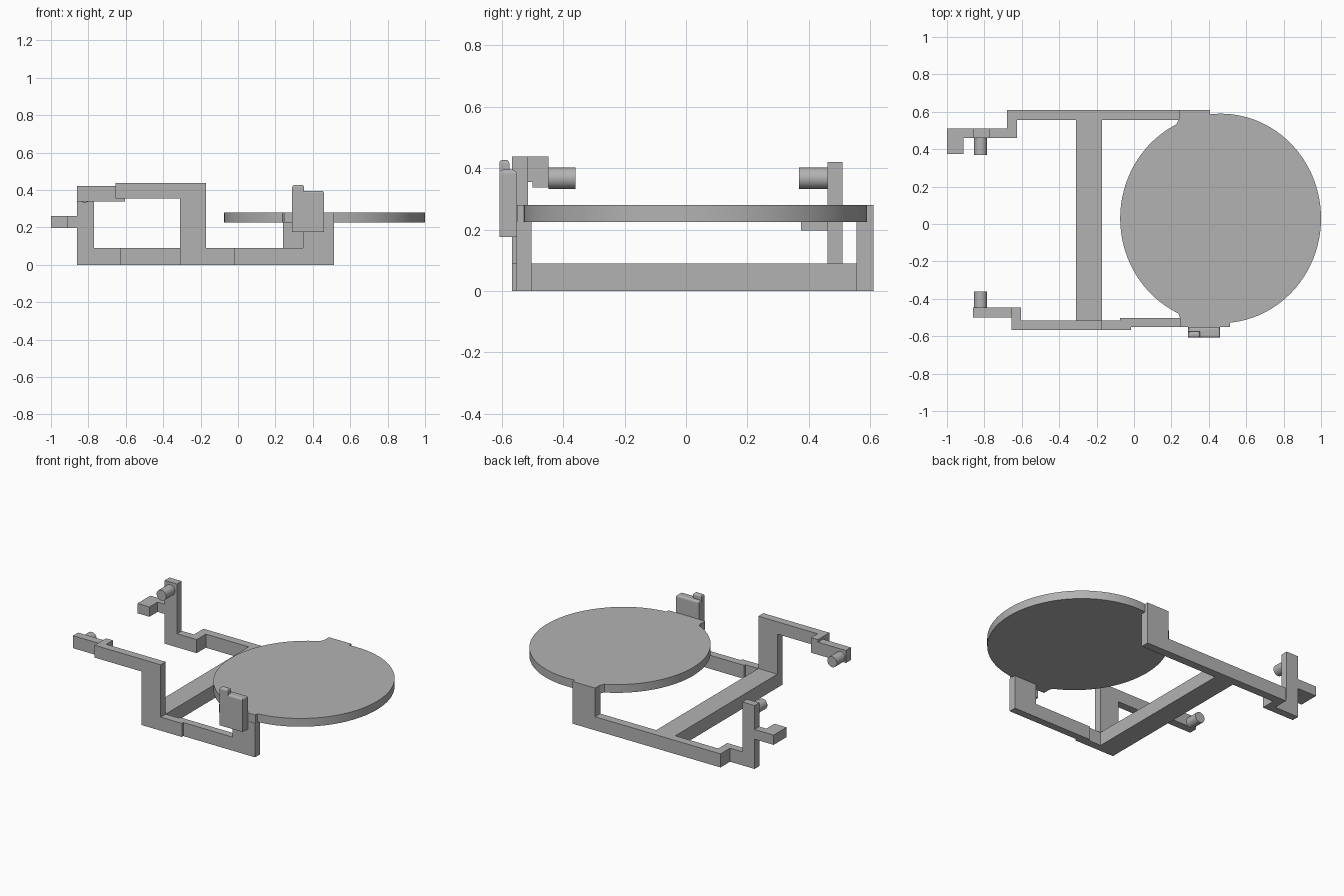
import bpy, bmesh, math
from mathutils import Vector

if "Cube" in bpy.data.objects:
    bpy.data.objects.remove(bpy.data.objects["Cube"])

grey = bpy.data.materials.new("plain_grey")
grey.use_nodes = True
COLOUR = (0.45, 0.45, 0.45, 1)
grey.diffuse_color = COLOUR
grey.node_tree.nodes["Principled BSDF"].inputs["Base Color"].default_value = COLOUR


def prism(name, points, low, high, axis="z", smooth=False):
    """Extrude an outline: (x, y) along z, or (x, z) along y."""
    bm = bmesh.new()
    place = (lambda a, b: (a, b, low)) if axis == "z" else (lambda a, b: (a, low, b))
    face = bm.faces.new([bm.verts.new(place(a, b)) for a, b in points])
    grown = bmesh.ops.extrude_face_region(bm, geom=[face])
    step = Vector((0, 0, high - low) if axis == "z" else (0, high - low, 0))
    bmesh.ops.translate(bm, vec=step,
                        verts=[v for v in grown["geom"] if isinstance(v, bmesh.types.BMVert)])
    bmesh.ops.recalc_face_normals(bm, faces=bm.faces)
    mesh = bpy.data.meshes.new(name)
    bm.to_mesh(mesh)
    bm.free()
    obj = bpy.data.objects.new(name, mesh)
    bpy.context.collection.objects.link(obj)
    mesh.materials.append(grey)
    if smooth:
        bpy.ops.object.select_all(action="DESELECT")
        obj.select_set(True)
        bpy.context.view_layer.objects.active = obj
        bpy.ops.object.shade_smooth_by_angle(angle=math.radians(30))
    return obj


def ellipse(cx, cy, rx, ry, count):
    turns = [2 * math.pi * i / count for i in range(count)]
    return [(cx + rx * math.cos(t), cy + ry * math.sin(t)) for t in turns]


# Round plate with its two mounting tabs
prism("round_plate", ellipse(0.463, 0.03, 0.537, 0.56, 96), 0.225, 0.28, smooth=True)
prism("back_tab", [(0.2, 0.48), (0.24, 0.56), (0.24, 0.61), (0.405, 0.61),
                   (0.405, 0.5), (0.3, 0.4)], 0.225, 0.28)
prism("front_tab", [(0.22, -0.43), (0.245, -0.5), (0.245, -0.55), (0.512, -0.55),
                    (0.512, -0.45), (0.3, -0.35)], 0.225, 0.28)

# Back rail with a sideways step, and its plate support
prism("back_rail", [(-0.86, 0.46), (-0.625, 0.46), (-0.625, 0.555), (0.405, 0.555),
                    (0.405, 0.61), (-0.68, 0.61), (-0.68, 0.51), (-0.86, 0.51)], 0, 0.09)
prism("back_support", [(0.24, 0.09), (0.405, 0.09), (0.405, 0.225), (0.24, 0.225)],
      0.555, 0.61, "y")

# Back upright with its hooked stop
prism("back_upright", [(-0.86, 0.09), (-0.77, 0.09), (-0.77, 0.42), (-0.86, 0.42)],
      0.46, 0.51, "y")
prism("back_hook", [(-1, 0.375), (-0.912, 0.375), (-0.912, 0.46), (-0.86, 0.46),
                    (-0.86, 0.51), (-1, 0.51)], 0.197, 0.262)

# Crossbar
prism("crossbar", [(-0.31, -0.515), (-0.17, -0.515), (-0.17, 0.555), (-0.31, 0.555)], 0, 0.09)

# Front rail, upright and raised arm
prism("front_frame", [(-0.31, 0), (-0.015, 0), (-0.015, 0.09), (-0.17, 0.09), (-0.17, 0.437),
                      (-0.655, 0.437), (-0.655, 0.355), (-0.31, 0.355)], -0.567, -0.515, "y")
prism("front_support", [(-0.075, 0), (0.512, 0), (0.512, 0.225), (0.347, 0.225),
                        (0.347, 0.09), (-0.075, 0.09)], -0.552, -0.503, "y")
prism("front_arm_step", [(-0.655, -0.515), (-0.605, -0.515), (-0.605, -0.447),
                         (-0.655, -0.447)], 0.355, 0.437)
prism("front_arm_end", [(-0.86, 0.337), (-0.605, 0.337), (-0.605, 0.42), (-0.86, 0.42)],
      -0.5, -0.447, "y")

# Facing pivot pins
for name, low, high in (("back_pin", 0.368, 0.46), ("front_pin", -0.447, -0.36)):
    prism(name, ellipse(-0.82, 0.367, 0.035, 0.035, 32), low, high, "y", smooth=True)

# Upright clip with rounded edges and a raised lip
clip = prism("clip_body", [(0.29, 0.175), (0.46, 0.175), (0.46, 0.395), (0.29, 0.395)],
             -0.608, -0.552, "y")
lip = prism("clip_lip", [(0.29, 0.36), (0.353, 0.36), (0.353, 0.427), (0.29, 0.427)],
            -0.608, -0.575, "y")
for part in (clip, lip):
    bevel = part.modifiers.new("soft_edges", "BEVEL")
    bevel.width = 0.012
    bevel.segments = 3
    bevel.limit_method = "WEIGHT"
    weights = part.data.attributes.new("bevel_weight_edge", "FLOAT", "EDGE")
    for edge in part.data.edges:
        a, b = (part.data.vertices[i].co for i in edge.vertices)
        top = max(v.co.z for v in part.data.vertices)
        if min(a.z, b.z) > top - 0.001:
            weights.data[edge.index].value = 1.0
